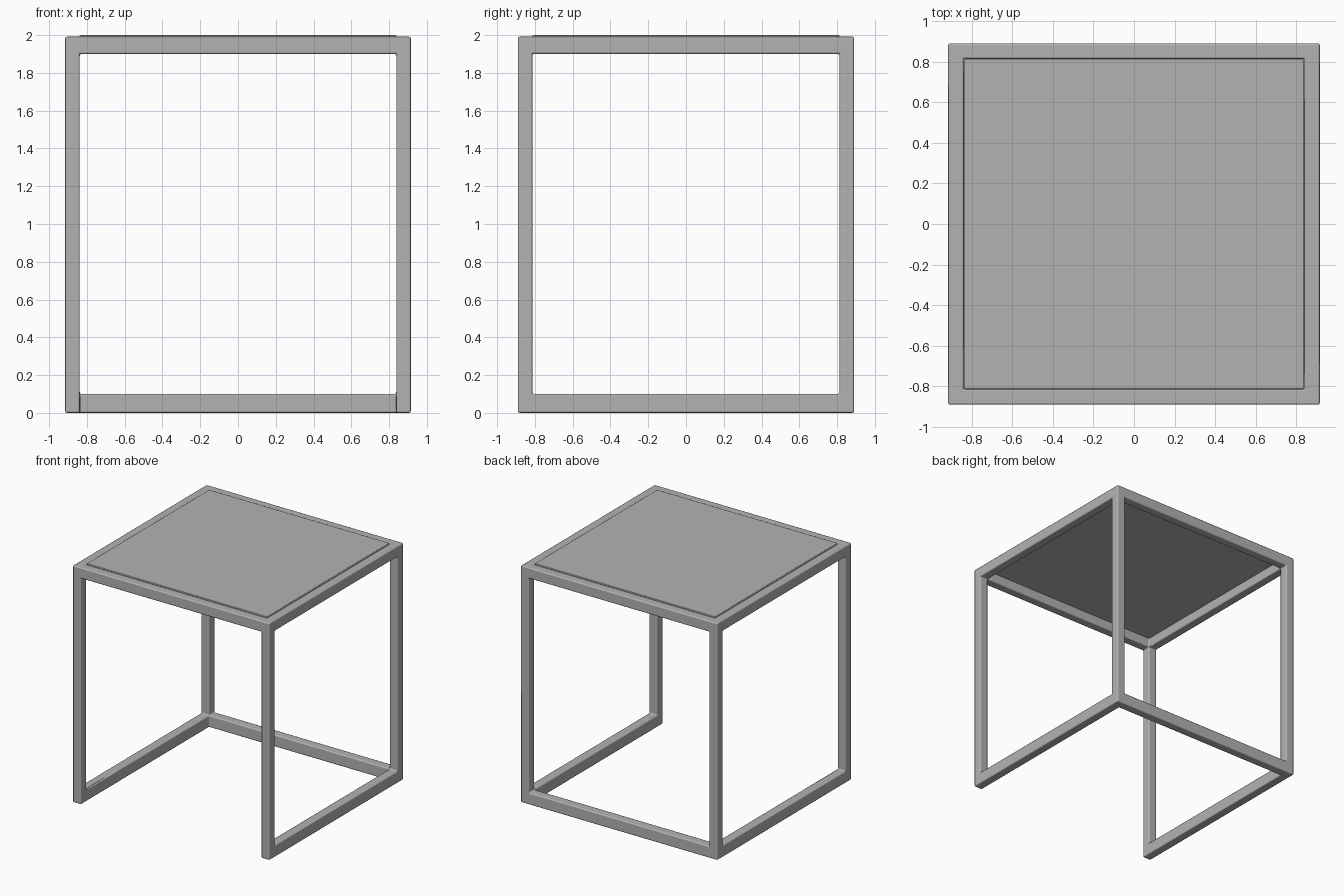
import bpy

cube = bpy.data.objects.get("Cube")
if cube:
    bpy.data.objects.remove(cube, do_unlink=True)

# Overall half sizes, bar thickness and heights
HX, HY, TOP = 0.915, 0.89, 1.992
BAR, RAIL_LOW, RAIL_HIGH = 0.077, 0.1, 1.9
IX, IY = HX - BAR, HY - BAR

grey = bpy.data.materials.new("grey_metal")
grey.use_nodes = True
colour = (0.45, 0.45, 0.45, 1)
grey.diffuse_color = colour
grey.node_tree.nodes["Principled BSDF"].inputs["Base Color"].default_value = colour


def box(name, low, high):
    """Box between two opposite corners."""
    centre = [(a + b) / 2 for a, b in zip(low, high)]
    bpy.ops.mesh.primitive_cube_add(size=1, location=centre)
    ob = bpy.context.object
    ob.name = name
    ob.scale = [b - a for a, b in zip(low, high)]
    bpy.ops.object.transform_apply(location=True, rotation=False, scale=True)
    ob.data.materials.append(grey)
    return ob


def round_edges(ob, width):
    """Soften the edges and shade them smoothly."""
    bevel = ob.modifiers.new("soft_edges", 'BEVEL')
    bevel.width = width
    bevel.segments = 2
    bevel.limit_method = 'ANGLE'
    bevel.harden_normals = True
    for face in ob.data.polygons:
        face.use_smooth = True


# Tube frame: a solid block opened through every side
frame = box("frame", (-HX, -HY, 0), (HX, HY, TOP))
openings = [
    ("side_opening", (-1, -IY, RAIL_LOW), (1, IY, RAIL_HIGH)),
    ("back_opening", (-IX, -IY, RAIL_LOW), (IX, 1, RAIL_HIGH)),
    ("front_opening", (-IX, -1, -1), (IX, 0, RAIL_HIGH)),
    ("top_opening", (-IX, -IY, -1), (IX, IY, 3)),
]
for name, low, high in openings:
    cutter = box(name, low, high)
    cut = frame.modifiers.new(name, 'BOOLEAN')
    cut.operation = 'DIFFERENCE'
    cut.solver = 'EXACT'
    cut.object = cutter
    bpy.context.view_layer.objects.active = frame
    bpy.ops.object.modifier_apply(modifier=name)
    bpy.data.objects.remove(cutter, do_unlink=True)
round_edges(frame, 0.01)

# Thin top panel set inside the upper rails
panel = box("top_panel", (-IX, -IY, 1.975), (IX, IY, 2.0))
round_edges(panel, 0.006)
